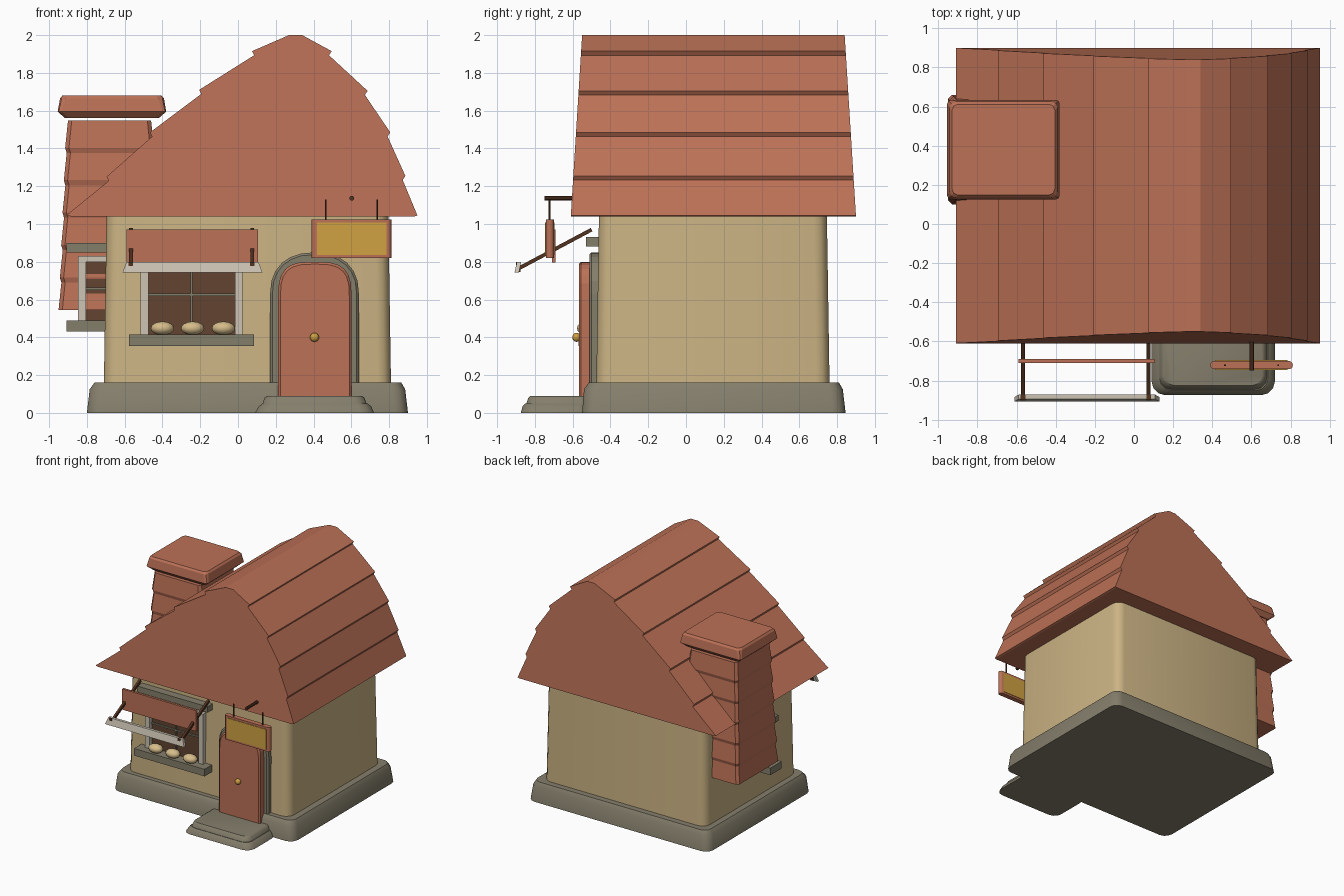
import bpy, bmesh, math
from mathutils import Vector

if "Cube" in bpy.data.objects:
    bpy.data.objects.remove(bpy.data.objects["Cube"])


def material(name, rgb):
    m = bpy.data.materials.new(name)
    lin = [((c / 255 + 0.055) / 1.055) ** 2.4 for c in rgb]
    m.diffuse_color = (*lin, 1)
    m.use_nodes = True
    m.node_tree.nodes["Principled BSDF"].inputs["Base Color"].default_value = m.diffuse_color
    return m


RED = material("terracotta", (188, 113, 86))
PLASTER = material("plaster", (204, 180, 132))
STONE = material("grey_stone", (132, 126, 107))
DARK = material("dark_pane", (98, 68, 48))
WOOD = material("dark_wood", (82, 50, 32))
PALE = material("pale_trim", (204, 196, 180))
GOLD = material("gold", (208, 162, 66))
BREAD = material("bread_crust", (214, 188, 138))


def finish(name, bm, mat, smooth=None):
    bmesh.ops.recalc_face_normals(bm, faces=bm.faces)
    me = bpy.data.meshes.new(name)
    bm.to_mesh(me)
    bm.free()
    me.materials.append(mat)
    ob = bpy.data.objects.new(name, me)
    bpy.context.collection.objects.link(ob)
    if smooth:
        bpy.context.view_layer.objects.active = ob
        bpy.ops.object.select_all(action='DESELECT')
        ob.select_set(True)
        bpy.ops.object.shade_smooth_by_angle(angle=math.radians(smooth))
    return ob


def loft(name, rings, mat, smooth=None):
    """Skin a list of equal-length point loops and cap both ends."""
    bm = bmesh.new()
    loops = [[bm.verts.new(p) for p in r] for r in rings]
    n = len(loops[0])
    for a, b in zip(loops, loops[1:]):
        for i in range(n):
            bm.faces.new((a[i], a[(i + 1) % n], b[(i + 1) % n], b[i]))
    bm.faces.new(loops[0][::-1])
    bm.faces.new(loops[-1])
    return finish(name, bm, mat, smooth)


def rounded_ring(z, x0, x1, y0, y1, r, seg=3):
    pts = []
    corners = ((x1 - r, y1 - r), (x0 + r, y1 - r), (x0 + r, y0 + r), (x1 - r, y0 + r))
    for k, (cx, cy) in enumerate(corners):
        for i in range(seg + 1):
            a = math.pi / 2 * (k + i / seg)
            pts.append((cx + r * math.cos(a), cy + r * math.sin(a), z))
    return pts


def block(name, layers, mat, seg=3, smooth=35):
    return loft(name, [rounded_ring(*l, seg=seg) for l in layers], mat, smooth)


def box(name, x, y, z, mat):
    bm = bmesh.new()
    bmesh.ops.create_cube(bm, size=1)
    for v in bm.verts:
        v.co = [lo + (hi - lo) * (c + 0.5) for c, (lo, hi) in zip(v.co, (x, y, z))]
    return finish(name, bm, mat)


def rod(name, a, b, radius, mat, seg=8):
    a, b = Vector(a), Vector(b)
    q = (b - a).to_track_quat('Z', 'Y')
    ring = [q @ Vector((radius * math.cos(t), radius * math.sin(t), 0))
            for t in (math.tau * (i + 0.5) / seg for i in range(seg))]
    return loft(name, [[a + p for p in ring], [b + p for p in ring]], mat)


def ball(name, centre, size, mat, u=12, v=8):
    bm = bmesh.new()
    bmesh.ops.create_uvsphere(bm, u_segments=u, v_segments=v, radius=1)
    for vert in bm.verts:
        vert.co = [c + s * k for c, s, k in zip(centre, size, vert.co)]
    return finish(name, bm, mat, 60)


# Stone base, plaster walls and doorstep
block("stone_base", [(0, -.80, .90, -.55, .845, .07), (.125, -.785, .885, -.54, .83, .07),
                     (.16, -.76, .865, -.515, .81, .06)], STONE)
block("walls", [(.15, -.71, .81, -.475, .76, .07), (1.1, -.695, .795, -.46, .745, .07)], PLASTER)
block("lower_step", [(0, .09, .72, -.875, -.5, .07), (.035, .11, .705, -.865, -.5, .07),
                     (.05, .13, .685, -.85, -.5, .06)], STONE)
block("upper_step", [(.05, .13, .68, -.845, -.5, .06), (.08, .14, .67, -.835, -.5, .06),
                     (.09, .155, .655, -.825, -.5, .05)], STONE)

# Lopsided roof: overlapping board rows make a stepped profile
left = [(-.69, 1.25), (-.46, 1.485), (-.20, 1.71), (.08, 1.915)]
right = [(.49, 1.915), (.68, 1.705), (.80, 1.485), (.88, 1.255)]
profile = [(-.88, 1.04), (-.91, 1.045)]
for x, z in left:
    profile += [(x + .005, z - .022), (x - .006, z)]
profile += [(.27, 2.0), (.34, 2.0)]
for x, z in right:
    profile += [(x + .006, z), (x - .008, z - .022)]
profile += [(.95, 1.045), (.935, 1.04)]


def gable(y, lean):
    return [(x, y + lean * (z - 1.04) / .96, z) for x, z in profile]


loft("roof", [gable(-.61, .06), gable(.90, -.06)], RED)

# Chimney with stepped courses and a flared cap
layers = []
courses = 6
for i in range(courses):
    z0 = .545 + i * 1.03 / courses
    t = i * .007
    layers += [(z0, -.95 + t, -.41 - t, .10 + t, .66 - t, .02),
               (z0 + .145, -.935 + t, -.425 - t, .115 + t, .645 - t, .02)]
block("chimney", layers, RED, seg=1, smooth=None)
block("chimney_cap", [(1.56, -.915, -.42, .16, .60, .02), (1.595, -.955, -.38, .125, .635, .02),
                      (1.665, -.942, -.392, .135, .625, .03), (1.68, -.93, -.405, .148, .612, .03)],
      RED, seg=2, smooth=None)


# Arched door and its stone surround
def arch(y, x0, x1, z0, spring, top, power, inset=0):
    cx, rx, rz = (x0 + x1) / 2, (x1 - x0) / 2 - inset, top - spring - inset
    pts = [(cx + rx, y, z0), (cx - rx, y, z0)]
    for i in range(13):
        a = math.pi * (1 - i / 12)
        c, s = math.cos(a), math.sin(a)
        pts.append((cx + math.copysign(abs(c) ** (2 / power), c) * rx, y,
                    spring + abs(s) ** (2 / power) * rz))
    return pts


loft("door_surround", [arch(-.45, .17, .64, .10, .63, .85, 2.3),
                       arch(-.50, .17, .64, .10, .63, .85, 2.3),
                       arch(-.512, .17, .64, .10, .63, .85, 2.3, .012)], STONE)
loft("door", [arch(-.48, .212, .602, .09, .60, .80, 3.2),
              arch(-.555, .212, .602, .09, .60, .80, 3.2),
              arch(-.567, .212, .602, .09, .60, .80, 3.2, .012)], RED)
ball("door_knob", (.405, -.58, .40), (.024, .022, .024), GOLD)


# Windows: pane, frame, bars, sill and lintel
def window(tag, x0, x1, y, z0, z1, lintel):
    w = .042
    box(tag + "_pane", (x0 + .02, x1 - .02), (y - .006, y + .02), (z0, z1), DARK)
    for side, a in (("left", x0), ("right", x1 - w)):
        box(f"{tag}_{side}_jamb", (a, a + w), (y - .035, y + .01), (z0, z1), PALE)
    box(tag + "_head", (x0 + w, x1 - w), (y - .035, y + .01), (z1 - .03, z1), PALE)
    cx, cz = (x0 + x1) / 2, (z0 + z1) / 2
    box(tag + "_upright_bar", (cx - .006, cx + .006), (y - .016, y), (z0, z1 - .03), STONE)
    box(tag + "_cross_bar", (x0 + w, x1 - w), (y - .016, y), (cz - .006, cz + .006), STONE)
    box(tag + "_sill", (x0 - .06, x1 + .06), (y - .10, y + .05), (z0 - .055, z0 + .005), STONE)
    box(tag + "_lintel", (x0 - .06, x1 + .06), (y - .06, y + .05), (lintel, lintel + .05), STONE)


window("front_window", -.517, .025, -.47, .41, .84, .88)
window("side_window", -.847, -.50, .115, .485, .83, .85)

# Loaves on the sill
for i, x in enumerate((-.40, -.24, -.077)):
    ball(f"loaf_{i + 1}", (x, -.53, .448), (.062, .047, .036), BREAD)

# Awning: slanted arms, hanging board and pale front strip
for side, x in (("left", -.567), ("right", .075)):
    rod(f"awning_{side}_arm", (x, -.50, .97), (x, -.885, .765), .014, WOOD, 4)
    box(f"awning_{side}_arm_tip", (x - .012, x + .012), (-.90, -.875), (.745, .80), WOOD)
box("awning_board", (-.59, .105), (-.71, -.69), (.795, .97), RED)
loft("awning_strip", [[(-.612, y0, .742), (.13, y0, .742), (.13, y1, .742), (-.612, y1, .742)]
                      if low else
                      [(-.59, y0, .80), (.108, y0, .80), (.108, y1, .80), (-.59, y1, .80)]
                      for low, y0, y1 in ((True, -.908, -.885), (False, -.895, -.872))], PALE)

# Hanging sign on a pole
block("sign_board", [(.82, .39, .812, -.742, -.70, .02), (1.025, .39, .812, -.742, -.70, .02)], RED)
for side, y in (("front", -.742), ("back", -.70)):
    box(f"sign_{side}_panel", (.417, .785), (y - .004, y + .004), (.836, 1.007), GOLD)
for side, x in (("left", .465), ("right", .737)):
    rod(f"sign_{side}_hanger", (x, -.722, 1.02), (x, -.722, 1.13), .005, WOOD, 6)
rod("sign_pole", (.602, -.75, 1.137), (.602, -.55, 1.137), .013, WOOD, 8)
